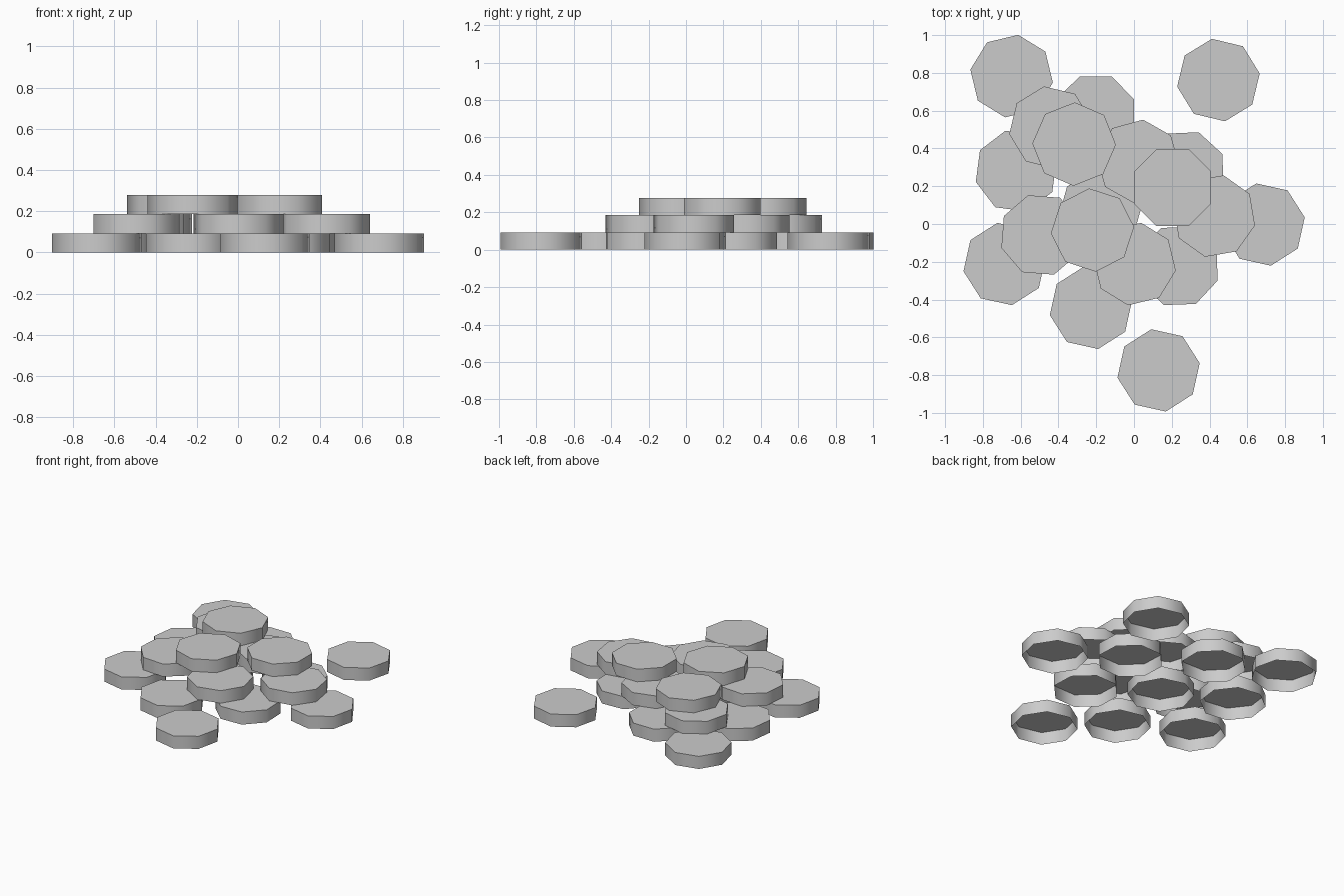
import bpy, bmesh, math

if "Cube" in bpy.data.objects:
    bpy.data.objects.remove(bpy.data.objects["Cube"])

R, H = 0.221, 0.0925   # coin radius and thickness

# Coins per layer: centre x, centre y, turn in degrees
LAYERS = [
    [(-0.648, 0.783, 36), (0.447, 0.762, 9), (-0.204, 0.577, 22),
     (-0.624, 0.28, 15), (-0.685, -0.212, 10), (-0.228, -0.444, 10),
     (0.13, -0.775, 10), (0.686, -0.003, 10), (0.236, -0.222, 24.5),
     (0.267, 0.278, 25), (-0.18, 0.063, 7)],
    [(-0.442, 0.51, 9), (0.021, 0.333, 38), (-0.492, -0.058, 18),
     (0.003, -0.212, 36), (0.425, 0.042, 32)],
    [(0.204, 0.193, 22.5), (-0.317, 0.423, 44), (-0.22, -0.032, 4.5)],
]


def coin(name, x, y, z, turn):
    """Eight-sided coin: side wall and top face, open underneath."""
    bm = bmesh.new()
    ring = [(R * math.cos(math.radians(45 * i)), R * math.sin(math.radians(45 * i))) for i in range(8)]
    low = [bm.verts.new((px, py, 0)) for px, py in ring]
    high = [bm.verts.new((px, py, H)) for px, py in ring]
    for i in range(8):
        j = (i + 1) % 8
        wall = bm.faces.new((low[i], low[j], high[j], high[i]))
        wall.smooth = True
    bm.faces.new(high)
    # crisp rim between wall and top
    for e in bm.edges:
        if all(v in high for v in e.verts):
            e.smooth = False
    mesh = bpy.data.meshes.new(name)
    bm.to_mesh(mesh)
    bm.free()
    ob = bpy.data.objects.new(name, mesh)
    ob.location = (x, y, z)
    ob.rotation_euler.z = math.radians(turn)
    bpy.context.collection.objects.link(ob)


# Stack the three layers of the pile
for level, coins in enumerate(LAYERS):
    for n, (x, y, turn) in enumerate(coins):
        coin(f"coin_layer{level + 1}_{n + 1}", x, y, level * H, turn)
